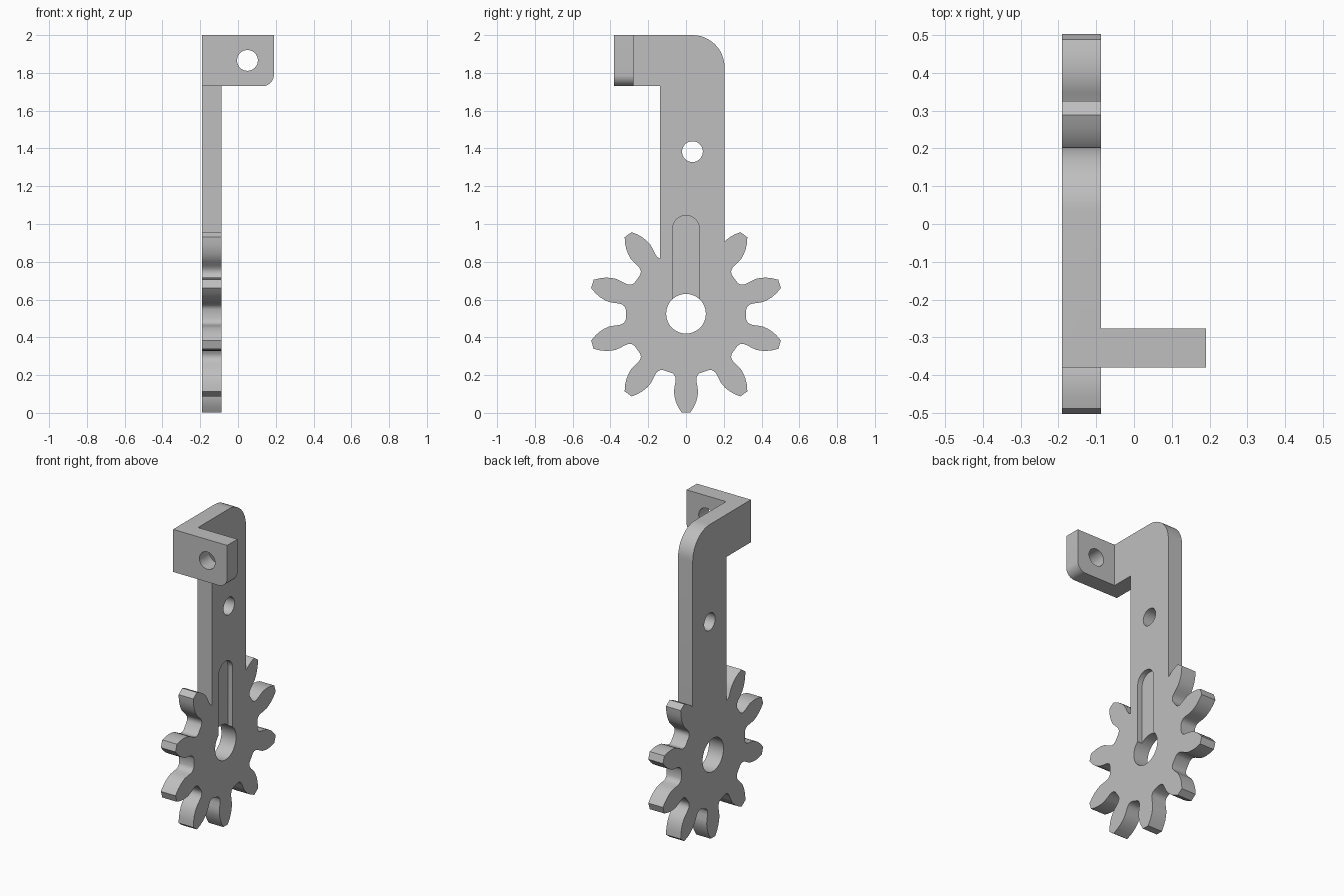
import bpy, bmesh, math
from math import sin, cos, pi

cube = bpy.data.objects.get("Cube")
if cube:
    bpy.data.objects.remove(cube, do_unlink=True)

grey = bpy.data.materials.new("plain grey")
grey.use_nodes = True
grey.diffuse_color = (0.52, 0.52, 0.52, 1)
grey.node_tree.nodes["Principled BSDF"].inputs["Base Color"].default_value = (0.52, 0.52, 0.52, 1)

BACK, FACE = -0.19, -0.087   # plate thickness along x
HUB_Z = 0.522


def prism(name, outline, axis, lo, hi):
    """Extrude a 2D outline (horizontal, z) along the x or y axis."""
    bm = bmesh.new()
    place = (lambda u, z: (lo, u, z)) if axis == "x" else (lambda u, z: (u, lo, z))
    face = bm.faces.new([bm.verts.new(place(u, z)) for u, z in outline])
    ext = bmesh.ops.extrude_face_region(bm, geom=[face])
    verts = [g for g in ext["geom"] if isinstance(g, bmesh.types.BMVert)]
    step = (hi - lo, 0, 0) if axis == "x" else (0, hi - lo, 0)
    bmesh.ops.translate(bm, verts=verts, vec=step)
    bmesh.ops.recalc_face_normals(bm, faces=bm.faces)
    mesh = bpy.data.meshes.new(name)
    bm.to_mesh(mesh)
    bm.free()
    mesh.materials.append(grey)
    obj = bpy.data.objects.new(name, mesh)
    bpy.context.collection.objects.link(obj)
    return obj


def arc(u, z, r, start, end, n=12):
    return [(u + r * cos(math.radians(start + (end - start) * i / n)),
             z + r * sin(math.radians(start + (end - start) * i / n))) for i in range(n + 1)]


def circle(u, z, r):
    return arc(u, z, r, 0, 360, 48)[:-1]


# Gear outline: one tooth side (distance from hub, half width), mirrored and repeated
side = [(0.311, 0.074), (0.322, 0.061), (0.338, 0.055), (0.358, 0.056), (0.385, 0.061),
        (0.41, 0.064), (0.435, 0.061), (0.462, 0.054), (0.49, 0.042), (0.521, 0.023)]
tooth = [(d, -w) for d, w in side] + [(d, w) for d, w in reversed(side)]
gear = []
for i in range(10):
    a = -pi / 2 + i * pi / 5
    gear += [(d * cos(a) - w * sin(a), HUB_Z + d * sin(a) + w * cos(a)) for d, w in tooth]
lever = prism("gear_lever", gear, "x", BACK, FACE)

# Upright arm with the rounded top corner and forward foot
arm_outline = [(-0.137, 0.6), (0.204, 0.6)] + arc(0.034, 1.83, 0.17, 0, 90) \
    + [(-0.38, 2), (-0.38, 1.73), (-0.137, 1.73)]
arm = prism("arm", arm_outline, "x", BACK, FACE)

# Sideways tab with one rounded lower corner
tab_outline = [(-0.14, 2), (-0.14, 1.73)] + arc(0.13, 1.79, 0.06, -90, 0) + [(0.19, 2)]
tab = prism("tab", tab_outline, "y", -0.38, -0.277)

# Cutters: hub bore, arm hole, tab hole and the blind slot
bore = prism("hub_bore", circle(0, 0.525, 0.105), "x", -0.3, 0)
arm_hole = prism("arm_hole", circle(0.034, 1.383, 0.055), "x", -0.3, 0)
tab_hole = prism("tab_hole", circle(0.05, 1.866, 0.055), "y", -0.5, -0.2)
slot_outline = [(-0.071, 0.525), (0.071, 0.525)] + arc(0, 0.974, 0.071, 0, 180, 20)
slot = prism("slot", slot_outline, "x", FACE - 0.033, 0)

helpers = [(arm, "UNION"), (tab, "UNION"), (bore, "DIFFERENCE"), (arm_hole, "DIFFERENCE"),
           (tab_hole, "DIFFERENCE"), (slot, "DIFFERENCE")]
bpy.ops.object.select_all(action="DESELECT")
bpy.context.view_layer.objects.active = lever
lever.select_set(True)
for helper, operation in helpers:
    mod = lever.modifiers.new(helper.name, "BOOLEAN")
    mod.operation = operation
    mod.solver = "EXACT"
    mod.object = helper
    bpy.ops.object.modifier_apply(modifier=mod.name)
    bpy.data.objects.remove(helper, do_unlink=True)

bpy.ops.object.shade_smooth_by_angle(angle=math.radians(30))
